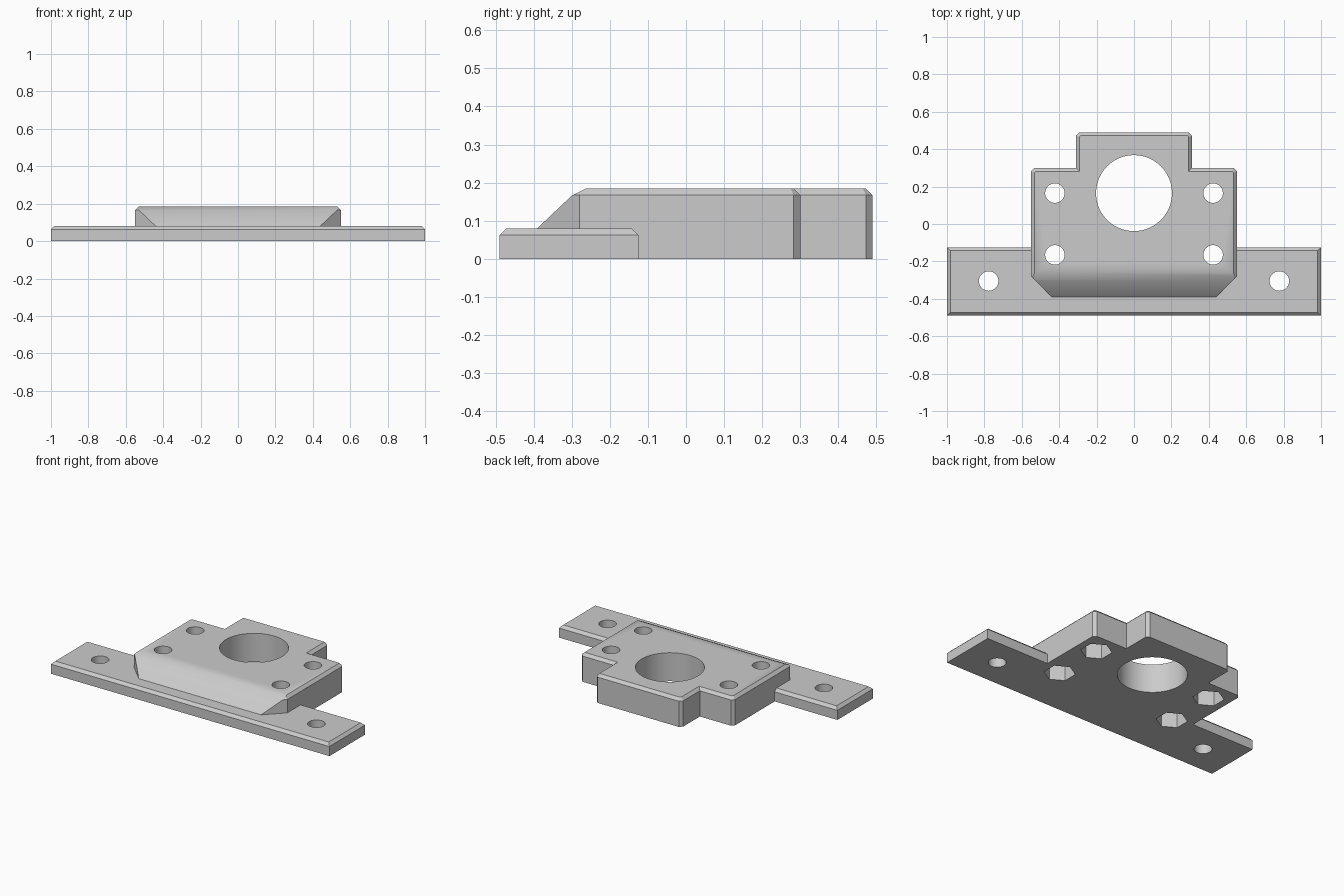
import bpy, bmesh, math
from mathutils import Vector

cube = bpy.data.objects.get("Cube")
if cube:
    bpy.data.objects.remove(cube, do_unlink=True)

CHAMFER = 0.018
FLANGE_TOP, BODY_TOP = 0.08, 0.185

grey = bpy.data.materials.new("light_grey")
grey.use_nodes = True
grey.diffuse_color = (0.6, 0.6, 0.6, 1)
grey.node_tree.nodes["Principled BSDF"].inputs["Base Color"].default_value = (0.6, 0.6, 0.6, 1)


def add_object(name, bm):
    bmesh.ops.recalc_face_normals(bm, faces=bm.faces)
    mesh = bpy.data.meshes.new(name)
    bm.to_mesh(mesh)
    bm.free()
    mesh.materials.append(grey)
    obj = bpy.data.objects.new(name, mesh)
    bpy.context.collection.objects.link(obj)
    return obj


def chamfered_plate(right_half, height):
    """Extrude a mirrored outline upwards and chamfer its top rim."""
    outline = right_half + [(-x, y) for x, y in reversed(right_half)]
    bm = bmesh.new()
    base = bm.faces.new([bm.verts.new((x, y, 0)) for x, y in outline])
    top = bmesh.ops.extrude_face_region(bm, geom=[base], use_keep_orig=True)["geom"]
    bmesh.ops.translate(bm, vec=(0, 0, height),
                        verts=[g for g in top if isinstance(g, bmesh.types.BMVert)])
    bmesh.ops.recalc_face_normals(bm, faces=bm.faces)
    rim = [e for e in bm.edges if all(v.co.z > height - 0.001 for v in e.verts)]
    bmesh.ops.bevel(bm, geom=rim, offset=CHAMFER, segments=1, affect='EDGES')
    return bm


def slice_front(bm, low, high):
    """Cut away what lies above the slope through two (y, z) points, and cap it."""
    dy, dz = high[0] - low[0], high[1] - low[1]
    bmesh.ops.bisect_plane(bm, geom=bm.verts[:] + bm.edges[:] + bm.faces[:],
                           plane_co=(0, *low), plane_no=Vector((0, -dz, dy)).normalized(),
                           clear_outer=True)
    bmesh.ops.holes_fill(bm, edges=[e for e in bm.edges if e.is_boundary])


def add_prism(bm, x, y, radius, bottom, top, sides, turn=0):
    """Add an upright prism to a cutter mesh."""
    ring = [(x + radius * math.cos(turn + math.tau * i / sides),
             y + radius * math.sin(turn + math.tau * i / sides)) for i in range(sides)]
    lower = [bm.verts.new((*p, bottom)) for p in ring]
    upper = [bm.verts.new((*p, top)) for p in ring]
    bm.faces.new(lower[::-1])
    bm.faces.new(upper)
    for i in range(sides):
        j = (i + 1) % sides
        bm.faces.new((lower[i], lower[j], upper[j], upper[i]))


def apply_boolean(target, tool, operation):
    mod = target.modifiers.new(operation.lower(), 'BOOLEAN')
    mod.operation, mod.object, mod.solver = operation, tool, 'EXACT'
    bpy.context.view_layer.objects.active = target
    bpy.ops.object.modifier_apply(modifier=mod.name)
    bpy.data.objects.remove(tool, do_unlink=True)


# Mounting flange
flange = add_object("flange", chamfered_plate([(1, -0.49), (1, -0.125)], FLANGE_TOP))

# Stepped body with a sloping, tapering front
c = CHAMFER
body_bm = chamfered_plate([(0.36, -0.47), (0.55, -0.28), (0.55, 0.30 - c), (0.55 - c, 0.30),
                           (0.31, 0.30), (0.31, 0.49 - c), (0.31 - c, 0.49)], BODY_TOP)
slice_front(body_bm, (-0.47, FLANGE_TOP), (-0.30, 0.166))
slice_front(body_bm, (-0.30, 0.166), (-0.28, BODY_TOP))
body = add_object("body", body_bm)
apply_boolean(body, flange, 'UNION')
body.name = "mounting_bracket"

# Central bore and screw holes
bore = bmesh.new()
add_prism(bore, 0, 0.165, 0.203, -0.1, 0.3, 96)
for side in (-1, 1):
    for x, y in ((0.423, 0.165), (0.423, -0.165), (0.777, -0.305)):
        add_prism(bore, side * x, y, 0.052, -0.1, 0.3, 48)
apply_boolean(body, add_object("hole_cutter", bore), 'DIFFERENCE')

# Hexagonal nut pockets in the underside
pockets = bmesh.new()
for side in (-1, 1):
    for y in (0.165, -0.165):
        add_prism(pockets, side * 0.423, y, 0.092, -0.1, 0.1, 6, math.pi / 2)
apply_boolean(body, add_object("pocket_cutter", pockets), 'DIFFERENCE')

# Smooth round walls, crisp edges
bpy.ops.object.select_all(action='DESELECT')
body.select_set(True)
bpy.context.view_layer.objects.active = body
bpy.ops.object.shade_smooth_by_angle(angle=math.radians(30))
